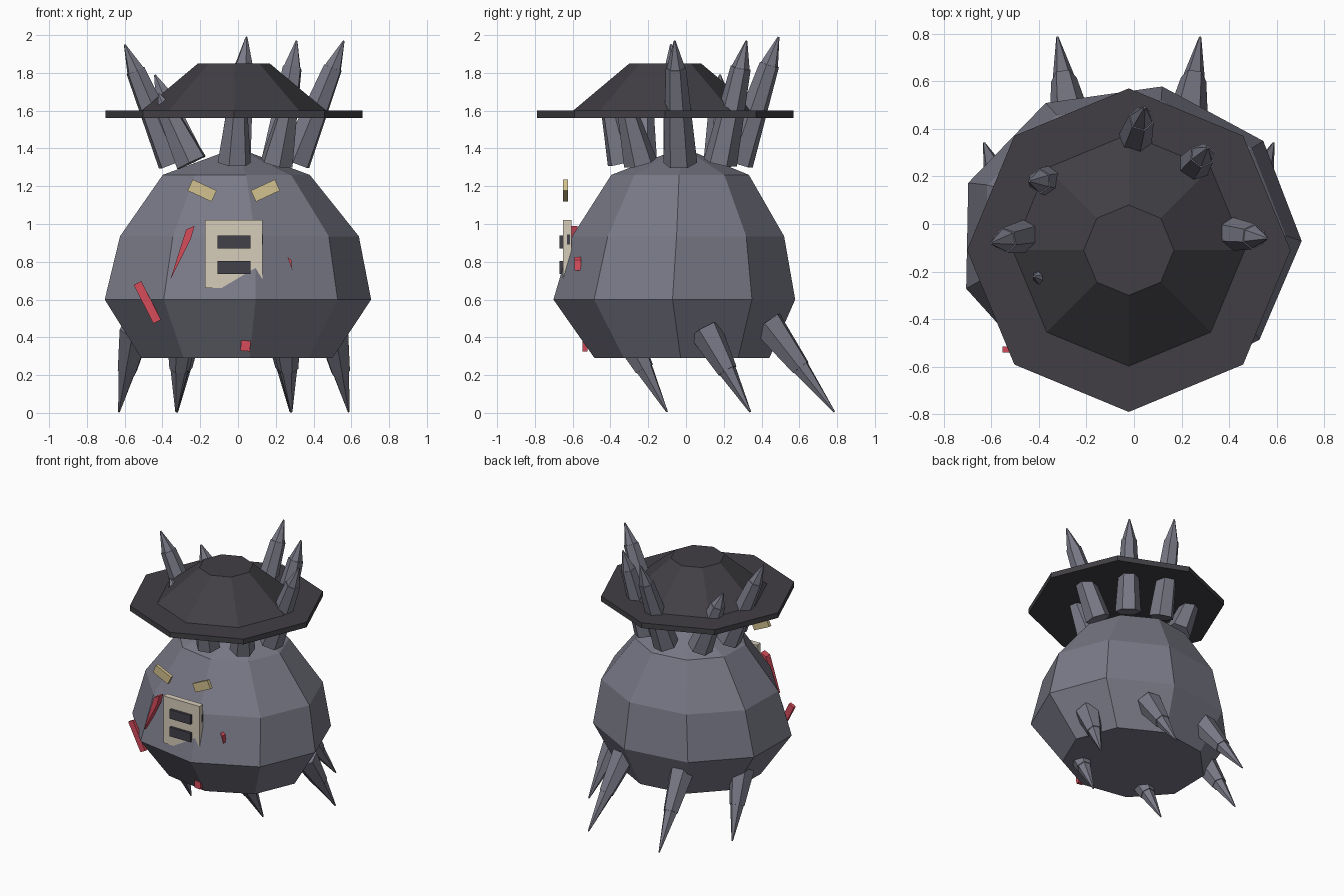
import bpy, bmesh
from math import sin, cos, pi, radians
from mathutils import Vector, Matrix

if "Cube" in bpy.data.objects:
    bpy.data.objects.remove(bpy.data.objects["Cube"])


def material(name, srgb):
    m = bpy.data.materials.new(name)
    lin = [((c / 255 + 0.055) / 1.055) ** 2.4 for c in srgb]
    m.diffuse_color = (*lin, 1)
    m.use_nodes = True
    m.node_tree.nodes["Principled BSDF"].inputs["Base Color"].default_value = m.diffuse_color
    return m


GREY = material("stone grey", (121, 121, 135))
HAT = material("hat charcoal", (65, 63, 68))
BEIGE = material("beige", (214, 204, 186))
YELLOW = material("pale yellow", (210, 193, 142))
RED = material("red", (215, 76, 92))
DARK = material("dark slate", (66, 65, 74))


def finish(name, bm, mat):
    bmesh.ops.recalc_face_normals(bm, faces=bm.faces[:])
    me = bpy.data.meshes.new(name)
    bm.to_mesh(me)
    bm.free()
    me.materials.append(mat)
    ob = bpy.data.objects.new(name, me)
    bpy.context.collection.objects.link(ob)
    return ob


def loft(name, rings, mat):
    """Skin a list of equally long point rings and cap both ends."""
    bm = bmesh.new()
    vs = [[bm.verts.new(p) for p in r] for r in rings]
    n = len(vs[0])
    for a, b in zip(vs, vs[1:]):
        for i in range(n):
            j = (i + 1) % n
            bm.faces.new((a[i], a[j], b[j], b[i]))
    bm.faces.new(vs[0])
    bm.faces.new(vs[-1])
    return finish(name, bm, mat)


def ring(n, rx, ry, cx, cy, z, start):
    return [(cx + rx * cos(start + 2 * pi * i / n),
             cy + ry * sin(start + 2 * pi * i / n), z) for i in range(n)]


def spike(name, base, tip, r, joint):
    """Six-sided spike: a tapered socket, then a slimmer point."""
    base, tip = Vector(base), Vector(tip)
    rot = (tip - base).to_track_quat('Z', 'Y')
    length = (tip - base).length
    prof = [(0, r), (joint, r * 0.6), (joint, r * 0.54), (1, 0.005)]
    rings = [[base + rot @ Vector((rad * cos(k * pi / 3), rad * sin(k * pi / 3), t * length))
              for k in range(6)] for t, rad in prof]
    return loft(name, rings, GREY)


def box(name, centre, size, mat, turn=0):
    bm = bmesh.new()
    bmesh.ops.create_cube(bm, size=1)
    bm.transform(Matrix.Translation(centre) @ Matrix.Rotation(radians(turn), 4, 'Y')
                 @ Matrix.Diagonal((*size, 1)))
    return finish(name, bm, mat)


def slab(name, outline, y0, y1, mat):
    return loft(name, [[(x, y, z) for x, z in outline] for y in (y0, y1)], mat)


# Nine-sided round body
A = radians(-81)
body = [(0.52, 0.47, -0.02, -0.02, 0.29), (0.725, 0.65, -0.02, -0.06, 0.60),
        (0.65, 0.57, -0.01, -0.04, 0.935), (0.40, 0.37, -0.02, -0.03, 1.26),
        (0.04, 0.04, -0.01, -0.02, 1.39)]
loft("body", [ring(9, *b, A) for b in body], GREY)

# Eight-sided hat
loft("hat_brim", [ring(8, 0.68, 0.68, -0.022, -0.11, z, pi / 2) for z in (1.56, 1.60)], HAT)
loft("hat_crown", [ring(8, r, r, -0.022, -0.11, z, pi / 2)
                   for r, z in ((0.49, 1.598), (0.19, 1.85))], HAT)

# Ring of head spikes, some of them piercing the hat
tips = [(0.56, -0.06, 1.97), (0.31, 0.32, 1.97), (0.045, 0.49, 1.99), (-0.44, 0.18, 1.79),
        (-0.60, -0.08, 1.95), (-0.42, -0.22, 1.69), (0.0, -0.42, 1.70), (0.28, -0.33, 1.67)]
for i, tip in enumerate(tips):
    a = i * pi / 4
    base = (-0.02 + 0.32 * cos(a), -0.03 + 0.30 * sin(a), 1.325)
    spike(f"head_spike_{i + 1}", base, tip, 0.09, 0.78)

# Three pairs of legs
legs = [("front", (0.27, -0.34, 0.46), (0.305, -0.10, 0.005)),
        ("middle", (0.52, 0.10, 0.44), (0.608, 0.34, 0.005)),
        ("back", (0.245, 0.43, 0.475), (0.30, 0.785, 0.005))]
for label, b, t in legs:
    for side, s in (("left", -1), ("right", 1)):
        spike(f"{label}_leg_{side}", (s * b[0] - 0.022, b[1], b[2]),
              (s * t[0] - 0.022, t[1], t[2]), 0.09, 0.5)

# Mouth plate with two dark slots and a side notch
box("mouth_plate", (-0.022, -0.63, 0.84), (0.305, 0.045, 0.36), BEIGE)
for i, z in enumerate((0.905, 0.77)):
    box(f"mouth_slot_{i + 1}", (-0.022, -0.66, z), (0.175, 0.022, 0.07), DARK)
box("plate_notch", (0.128, -0.622, 0.918), (0.01, 0.018, 0.055), DARK)

# Slanted eyes
for side, x, turn in (("left", -0.19, 25), ("right", 0.145, -25)):
    box(f"eye_{side}", (x, -0.638, 1.177), (0.14, 0.025, 0.065), YELLOW, turn)

# Red scars
slab("scar_long", [(-0.275, 0.97), (-0.23, 0.99), (-0.25, 0.92), (-0.36, 0.70)],
     -0.625, -0.575, RED)
slab("scar_small", [(0.262, 0.825), (0.282, 0.81), (0.288, 0.755)], -0.59, -0.555, RED)
box("scar_bar", (-0.48, -0.528, 0.585), (0.045, 0.025, 0.23), RED, -27)
box("scar_patch", (0.04, -0.535, 0.355), (0.05, 0.025, 0.055), RED, 5)
